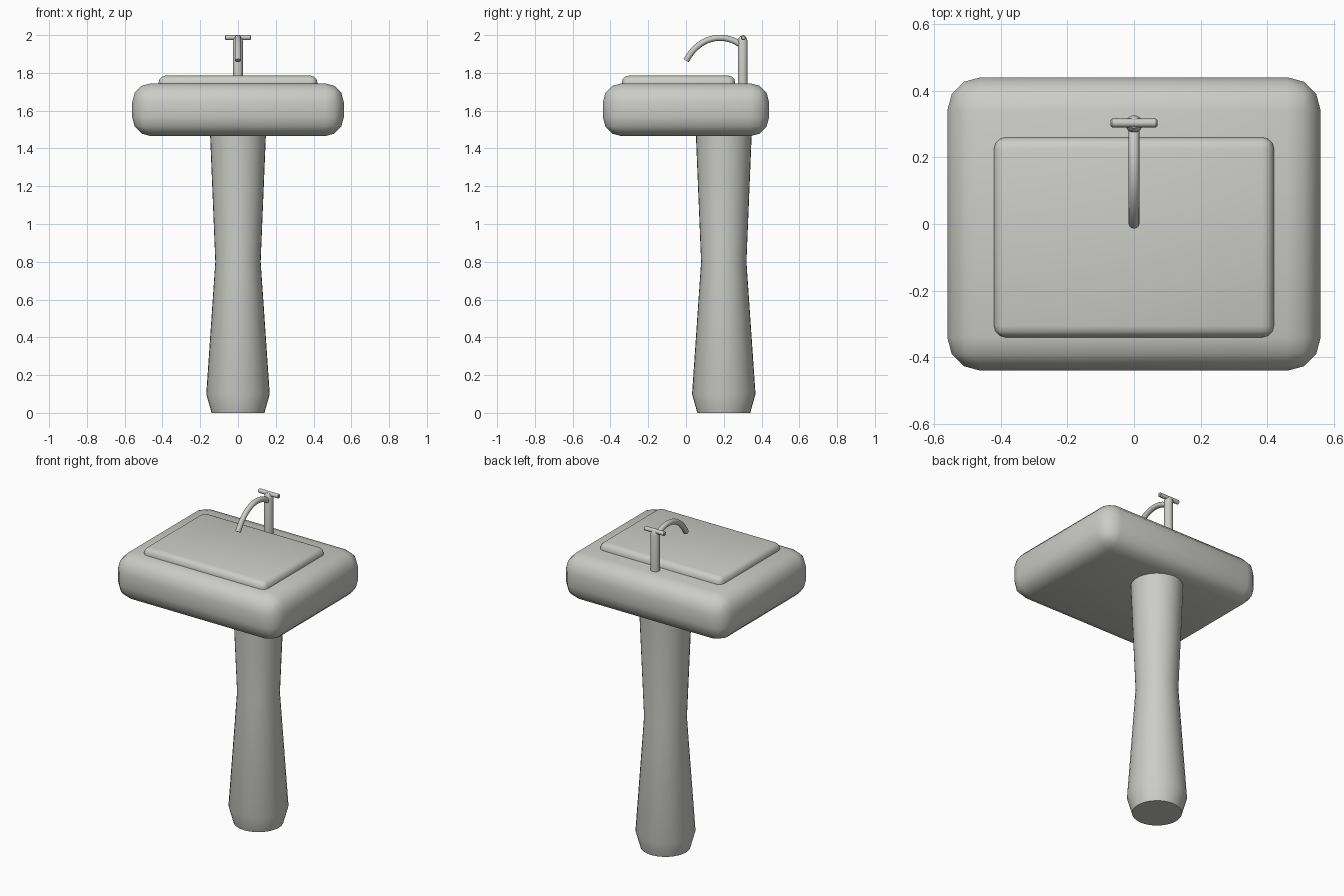
import bpy, bmesh, math
from mathutils import Vector

if "Cube" in bpy.data.objects:
    bpy.data.objects.remove(bpy.data.objects["Cube"])

ceramic = bpy.data.materials.new("pale grey ceramic")
ceramic.diffuse_color = (0.6, 0.6, 0.575, 1)
ceramic.use_nodes = True
ceramic.node_tree.nodes["Principled BSDF"].inputs["Base Color"].default_value = ceramic.diffuse_color


def finish(name, bm, angle=40):
    bmesh.ops.recalc_face_normals(bm, faces=bm.faces[:])
    mesh = bpy.data.meshes.new(name)
    bm.to_mesh(mesh)
    bm.free()
    mesh.materials.append(ceramic)
    ob = bpy.data.objects.new(name, mesh)
    bpy.context.collection.objects.link(ob)
    bpy.ops.object.select_all(action='DESELECT')
    bpy.context.view_layer.objects.active = ob
    ob.select_set(True)
    bpy.ops.object.shade_smooth_by_angle(angle=math.radians(angle))
    return ob


def rounded_box(name, lo, hi, radius, segments):
    bm = bmesh.new()
    bmesh.ops.create_cube(bm, size=1)
    lo, hi = Vector(lo), Vector(hi)
    for v in bm.verts:
        v.co = Vector([(lo[i] + hi[i]) / 2 + v.co[i] * (hi[i] - lo[i]) for i in range(3)])
    bmesh.ops.bevel(bm, geom=bm.edges[:], offset=radius, segments=segments,
                    profile=0.5, affect='EDGES', clamp_overlap=True)
    return finish(name, bm)


def tube(name, path, radii, sides):
    """Sweep a circle along a path lying in a plane, with capped ends."""
    bm = bmesh.new()
    path = [Vector(p) for p in path]
    rings = []
    for i, p in enumerate(path):
        t = (path[min(i + 1, len(path) - 1)] - path[max(i - 1, 0)]).normalized()
        a = Vector((0, 1, 0)) if abs(t.x) > 0.9 else Vector((1, 0, 0))
        b = t.cross(a)
        rings.append([bm.verts.new(p + radii[i] * (a * math.cos(k * math.tau / sides)
                                                   + b * math.sin(k * math.tau / sides)))
                      for k in range(sides)])
    for r0, r1 in zip(rings, rings[1:]):
        for k in range(sides):
            n = (k + 1) % sides
            bm.faces.new((r0[k], r0[n], r1[n], r1[k]))
    bm.faces.new(rings[0])
    bm.faces.new(rings[-1])
    return finish(name, bm)


# Basin block and raised bowl panel
rounded_box("basin", (-0.56, -0.44, 1.465), (0.56, 0.44, 1.745), 0.1, 3)
rounded_box("bowl_panel", (-0.42, -0.34, 1.685), (0.42, 0.26, 1.785), 0.035, 3)

# Waisted pedestal
profile = [(0.14, 0), (0.168, 0.1), (0.12, 0.8), (0.148, 1.48)]
tube("pedestal", [(0, 0.2, z) for r, z in profile], [r for r, z in profile], 32)

# Tap post with a narrowed top
post = [(0.026, 1.73), (0.026, 1.97), (0.021, 1.985), (0.012, 1.995)]
tube("tap_post", [(0, 0.3, z) for r, z in post], [r for r, z in post], 20)

# Cross handle with softened ends
bar = [(-0.07, 0.009), (-0.066, 0.013), (0.066, 0.013), (0.07, 0.009)]
tube("tap_handle", [(x, 0.303, 1.987) for x, r in bar], [r for x, r in bar], 16)

# Arched spout
p = [Vector(c) for c in ((0, 0.3, 1.94), (0, 0.22, 2.01), (0, 0.08, 2.01), (0, 0, 1.865))]
arc = []
for i in range(17):
    t = i / 16
    s = 1 - t
    arc.append(p[0] * s**3 + p[1] * 3 * s * s * t + p[2] * 3 * s * t * t + p[3] * t**3)
tube("spout", arc, [0.016] * 17, 16)
